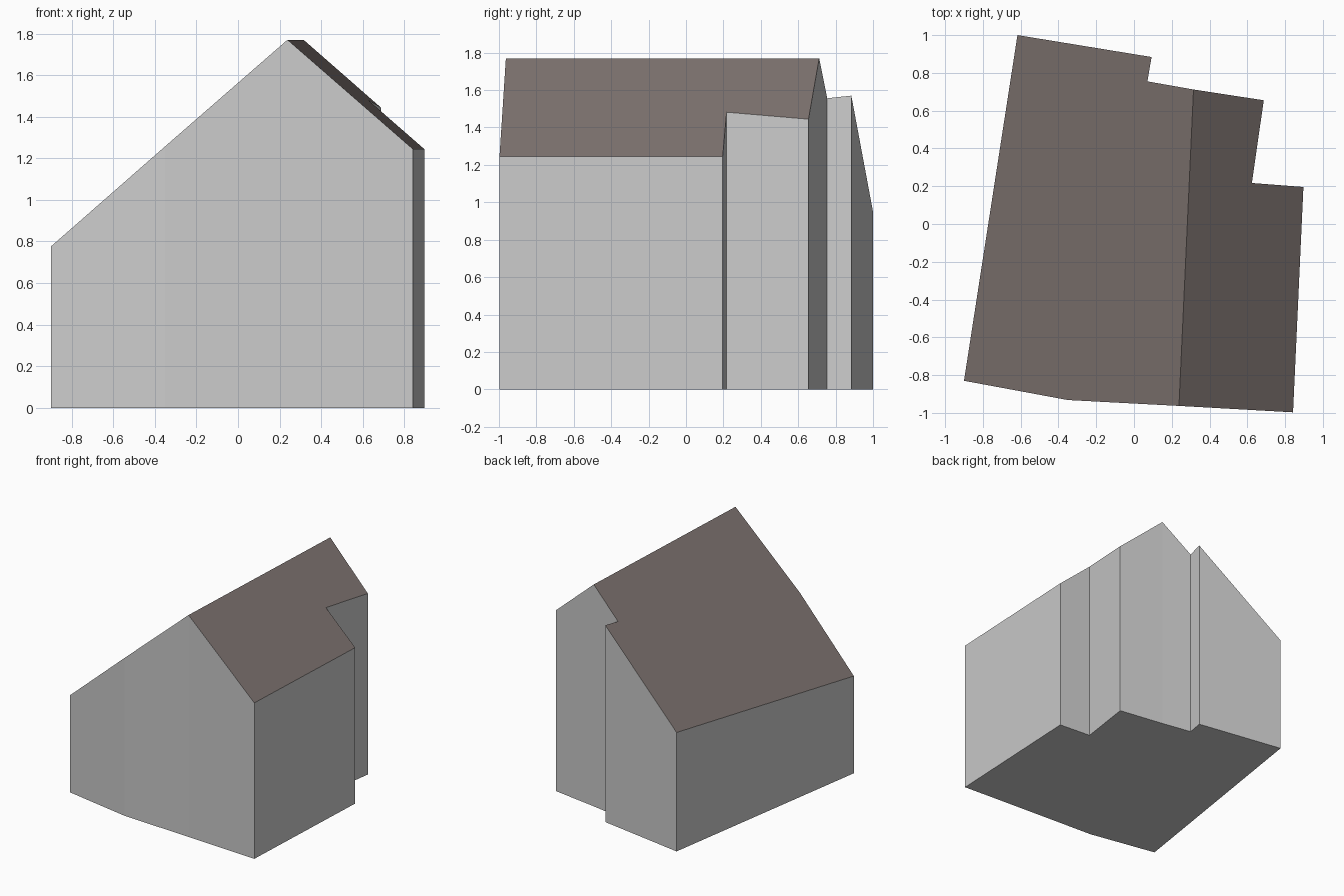
import bpy, bmesh

if "Cube" in bpy.data.objects:
    bpy.data.objects.remove(bpy.data.objects["Cube"])

# Footprint, counter-clockwise; the two ridge ends are part of the outline
RIDGE_A, RIDGE_B = (0.238, -0.963), (0.315, 0.712)
PLAN = [(-0.9, -0.83), (-0.35, -0.932), RIDGE_A, (0.842, -0.997), (0.897, 0.196),
        (0.624, 0.217), (0.687, 0.655), RIDGE_B, (0.071, 0.755),
        (0.093, 0.884), (-0.617, 1.0)]
RIDGE_Z, SLOPE = 1.77, 0.87


def material(name, rgb):
    m = bpy.data.materials.new(name)
    m.diffuse_color = (*rgb, 1)
    m.use_nodes = True
    m.node_tree.nodes["Principled BSDF"].inputs["Base Color"].default_value = m.diffuse_color
    return m


def roof_z(x, y):
    # Height falls evenly with distance from the ridge line
    dx, dy = RIDGE_B[0] - RIDGE_A[0], RIDGE_B[1] - RIDGE_A[1]
    d = abs((x - RIDGE_A[0]) * dy - (y - RIDGE_A[1]) * dx) / (dx * dx + dy * dy) ** 0.5
    return RIDGE_Z - SLOPE * d


bm = bmesh.new()
low = [bm.verts.new((x, y, 0)) for x, y in PLAN]
top = [bm.verts.new((x, y, roof_z(x, y))) for x, y in PLAN]
n = len(PLAN)

# Floor and walls
bm.faces.new(low[::-1])
for i in range(n):
    j = (i + 1) % n
    bm.faces.new((low[i], low[j], top[j], top[i]))

# Two roof slopes meeting at the ridge
right = bm.faces.new(top[2:8])
left = bm.faces.new(top[7:] + top[:3])
right.material_index = left.material_index = 1

mesh = bpy.data.meshes.new("house")
bm.to_mesh(mesh)
bm.free()
mesh.materials.append(material("wall grey", (0.60, 0.60, 0.60)))
mesh.materials.append(material("roof brown", (0.205, 0.17, 0.16)))
bpy.context.collection.objects.link(bpy.data.objects.new("house", mesh))
